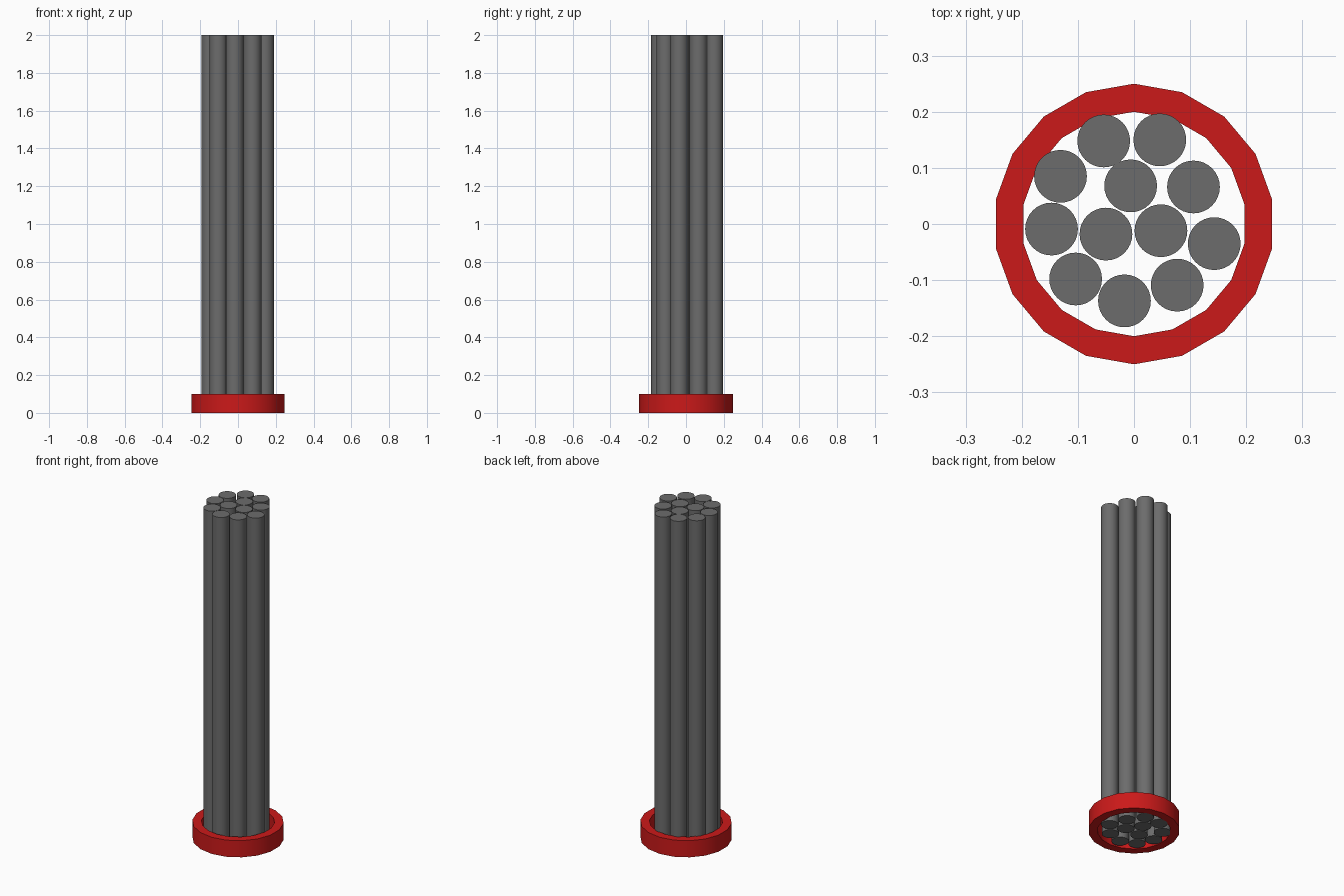
import bpy, bmesh
from math import sin, cos, pi, radians

if "Cube" in bpy.data.objects:
    bpy.data.objects.remove(bpy.data.objects["Cube"])

RODS = [(-0.054, 0.148), (0.046, 0.150), (-0.131, 0.085), (-0.006, 0.068),
        (0.106, 0.066), (-0.147, -0.009), (-0.050, -0.018), (0.048, -0.012),
        (0.143, -0.035), (-0.104, -0.098), (-0.017, -0.137), (0.077, -0.109)]
ROD_R, ROD_H = 0.047, 2.0


def smooth(ob):
    bpy.ops.object.select_all(action='DESELECT')
    ob.select_set(True)
    bpy.context.view_layer.objects.active = ob
    bpy.ops.object.shade_smooth_by_angle(angle=radians(30))


def material(name, color):
    mat = bpy.data.materials.new(name)
    mat.diffuse_color = color
    mat.use_nodes = True
    mat.node_tree.nodes["Principled BSDF"].inputs["Base Color"].default_value = mat.diffuse_color
    return mat


# Base collar: 18-sided open ring, corner pointing to +y
def make_ring(name, r_out, r_in, height, sides, mat):
    bm = bmesh.new()
    section = [(r_out, 0), (r_out, height), (r_in, height), (r_in, 0)]
    loops = []
    for i in range(sides):
        a = pi / 2 + 2 * pi * i / sides
        loops.append([bm.verts.new((r * cos(a), r * sin(a), z)) for r, z in section])
    for i in range(sides):
        p, q = loops[i], loops[(i + 1) % sides]
        for k in range(4):
            m = (k + 1) % 4
            bm.faces.new((p[k], q[k], q[m], p[m]))
    bmesh.ops.recalc_face_normals(bm, faces=bm.faces)
    me = bpy.data.meshes.new(name)
    bm.to_mesh(me)
    bm.free()
    ob = bpy.data.objects.new(name, me)
    bpy.context.collection.objects.link(ob)
    me.materials.append(mat)
    smooth(ob)


make_ring("base_ring", 0.25, 0.20, 0.10, 18, material("red", (0.6, 0.01, 0.01, 1)))

# Bundle of upright rods
grey = material("dark_grey", (0.15, 0.15, 0.15, 1))
for i, (x, y) in enumerate(RODS):
    bpy.ops.mesh.primitive_cylinder_add(vertices=32, radius=ROD_R, depth=ROD_H,
                                        location=(x, y, ROD_H / 2))
    rod = bpy.context.object
    rod.name = f"rod_{i + 1}"
    rod.data.materials.append(grey)
    smooth(rod)
